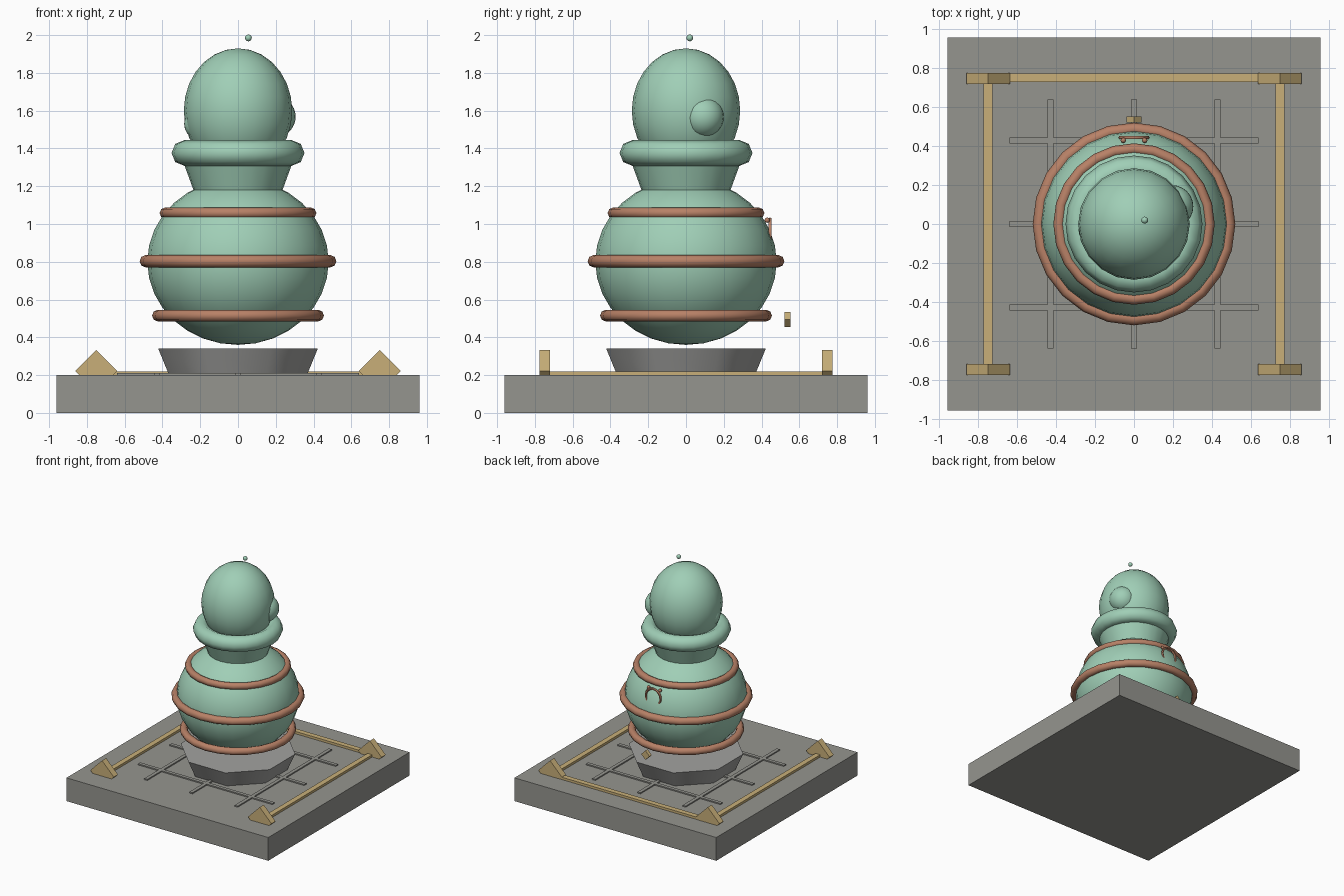
import bpy, math

if "Cube" in bpy.data.objects:
    bpy.data.objects.remove(bpy.data.objects["Cube"])


def material(name, rgb):
    m = bpy.data.materials.new(name)
    m.diffuse_color = (*rgb, 1)
    m.use_nodes = True
    m.node_tree.nodes["Principled BSDF"].inputs["Base Color"].default_value = m.diffuse_color
    return m


GREEN = material("pale green", (0.35, 0.62, 0.47))
COPPER = material("copper", (0.48, 0.22, 0.135))
GOLD = material("gold", (0.58, 0.43, 0.19))
STONE = material("stone grey", (0.30, 0.30, 0.275))
POT = material("light grey", (0.36, 0.36, 0.35))


def finish(name, mat, smooth=None):
    ob = bpy.context.object
    ob.name = name
    ob.data.materials.append(mat)
    if smooth:
        bpy.ops.object.shade_smooth_by_angle(angle=math.radians(smooth))
    return ob


def box(name, mat, loc, size, tilt=0):
    bpy.ops.mesh.primitive_cube_add(size=1, location=loc, rotation=(0, tilt, 0))
    bpy.context.object.scale = size
    return finish(name, mat)


def ball(name, mat, loc, scale, segments=24, rings=16):
    bpy.ops.mesh.primitive_uv_sphere_add(segments=segments, ring_count=rings, radius=1, location=loc)
    ob = bpy.context.object
    ob.scale = scale
    return finish(name, mat, 60)


def ring(name, mat, loc, major, minor, rot=(0, 0, 0), segments=24, sides=8):
    bpy.ops.mesh.primitive_torus_add(major_segments=segments, minor_segments=sides, location=loc,
                                     rotation=rot, major_radius=major, minor_radius=minor)
    return finish(name, mat, 60)


def frustum(name, mat, z0, z1, r0, r1, sides, turn=0):
    bpy.ops.mesh.primitive_cone_add(vertices=sides, radius1=r0, radius2=r1, depth=z1 - z0,
                                    location=(0, 0, (z0 + z1) / 2), rotation=(0, 0, turn))
    return finish(name, mat, 50)


# Plinth with raised grid strips
box("plinth", STONE, (0, 0, 0.1), (1.92, 1.92, 0.2))
for i, p in enumerate((-0.43, 0, 0.43)):
    box(f"grid_strip_long_{i}", STONE, (p, 0, 0.2), (0.03, 1.28, 0.02))
    box(f"grid_strip_cross_{i}", STONE, (0, p, 0.2), (1.28, 0.03, 0.02))

# Gold rails on three sides, diamond blocks at the corners
box("back_rail", GOLD, (0, 0.752, 0.205), (1.5, 0.045, 0.03))
for side in (-1, 1):
    box("side_rail", GOLD, (side * 0.75, 0, 0.205), (0.045, 1.5, 0.03))
    for end in (-1, 1):
        box("corner_block", GOLD, (side * 0.75, end * 0.748, 0.222), (0.158, 0.056, 0.158), math.pi / 4)

# Eight-sided pot
frustum("pot", POT, 0.2, 0.34, 0.395, 0.457, 8, math.pi / 8)

# Body, neck, collar and head
ball("body", GREEN, (0, 0, 0.8), (0.48, 0.48, 0.44))
frustum("neck", GREEN, 1.17, 1.41, 0.232, 0.32, 24)
ring("collar", GREEN, (0, 0, 1.376), 0.284, 0.068)
ball("head", GREEN, (0, 0, 1.6), (0.287, 0.287, 0.33), 20, 14)
ball("right_cheek", GREEN, (0.195, 0.09, 1.568), (0.11,) * 3)
ball("left_cheek", GREEN, (-0.2, -0.03, 1.53), (0.085,) * 3)
ball("floating_bead", GREEN, (0.055, 0.02, 1.985), (0.018,) * 3, 12, 8)

# Copper bands
for name, z, major, minor in (("lower_band", 0.515, 0.424, 0.031),
                              ("middle_band", 0.803, 0.488, 0.033),
                              ("upper_band", 1.058, 0.386, 0.029)):
    ring(name, COPPER, (0, 0, z), major, minor)

# Back emblem: small upright ring with two studs
ring("emblem_ring", COPPER, (0, 0.445, 0.955), 0.07, 0.01, (math.pi / 2, 0, 0), 16, 6)
for side in (-1, 1):
    ball("emblem_stud", COPPER, (side * 0.055, 0.43, 1.02), (0.014,) * 3, 8, 6)

# Small gold diamond behind the body
box("back_charm", GOLD, (0, 0.537, 0.495), (0.056, 0.03, 0.056), math.pi / 4)
